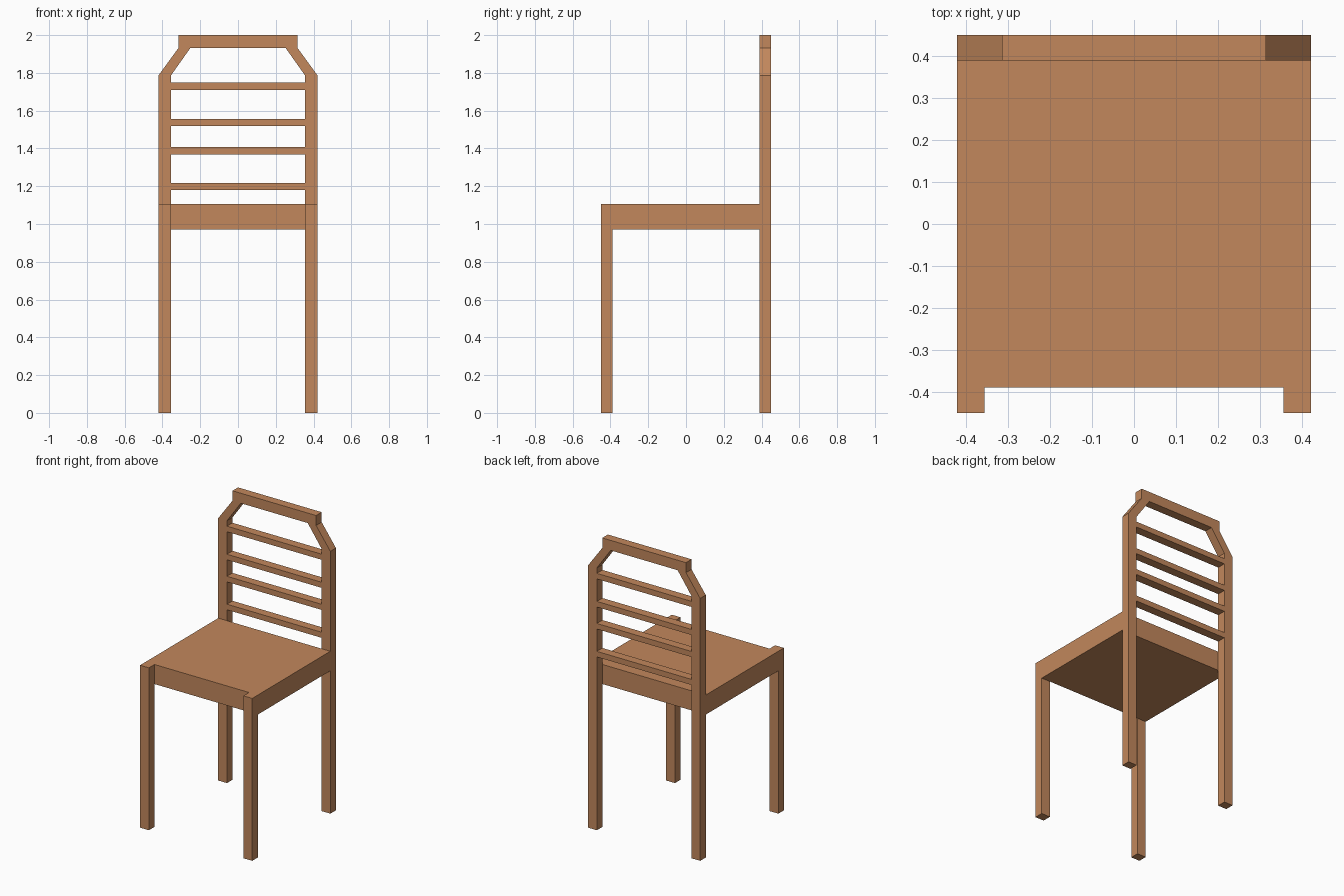
import bpy, bmesh

if "Cube" in bpy.data.objects:
    bpy.data.objects.remove(bpy.data.objects["Cube"])

wood = bpy.data.materials.new("warm_wood")
wood.diffuse_color = (0.54, 0.245, 0.107, 1)
wood.use_nodes = True
wood.node_tree.nodes["Principled BSDF"].inputs["Base Color"].default_value = wood.diffuse_color

OUT, INN = 0.422, 0.356          # outer and inner x of the legs
FRONT, BACK = 0.39, 0.45         # inner and outer y of the legs
SEAT_LOW, SEAT_TOP = 0.972, 1.105


def extrude_profile(name, points, y0, y1):
    """Extrude an x-z outline from y0 to y1."""
    bm = bmesh.new()
    face = bm.faces.new([bm.verts.new((x, y0, z)) for x, z in points])
    ext = bmesh.ops.extrude_face_region(bm, geom=[face])
    verts = [g for g in ext["geom"] if isinstance(g, bmesh.types.BMVert)]
    bmesh.ops.translate(bm, verts=verts, vec=(0, y1 - y0, 0))
    bmesh.ops.recalc_face_normals(bm, faces=bm.faces)
    mesh = bpy.data.meshes.new(name)
    bm.to_mesh(mesh)
    bm.free()
    mesh.materials.append(wood)
    obj = bpy.data.objects.new(name, mesh)
    bpy.context.collection.objects.link(obj)
    return obj


def box(name, x0, x1, y0, y1, z0, z1):
    return extrude_profile(name, [(x0, z0), (x1, z0), (x1, z1), (x0, z1)], y0, y1)


# Seat block
box("seat", -OUT, OUT, -FRONT, FRONT, SEAT_LOW, SEAT_TOP)

# Front legs, flush with the seat top
box("front_leg_left", -OUT, -INN, -BACK, -FRONT, 0, SEAT_TOP)
box("front_leg_right", INN, OUT, -BACK, -FRONT, 0, SEAT_TOP)

# Back legs, slanted shoulders and top rail as one arch
outer = [(OUT, 0), (OUT, 1.785), (0.315, 1.932), (0.315, 2.0)]
inner = [(INN, 0), (INN, 1.785), (0.252, 1.932)]
mirror = lambda pts: [(-x, z) for x, z in pts]
arch = mirror(outer) + outer[::-1] + inner + mirror(inner)[::-1]
extrude_profile("back_frame", arch, FRONT, BACK)

# Horizontal back slats
for i, z in enumerate((1.198, 1.388, 1.538, 1.729)):
    box(f"back_slat_{i + 1}", -INN, INN, FRONT, BACK, z - 0.019, z + 0.019)
